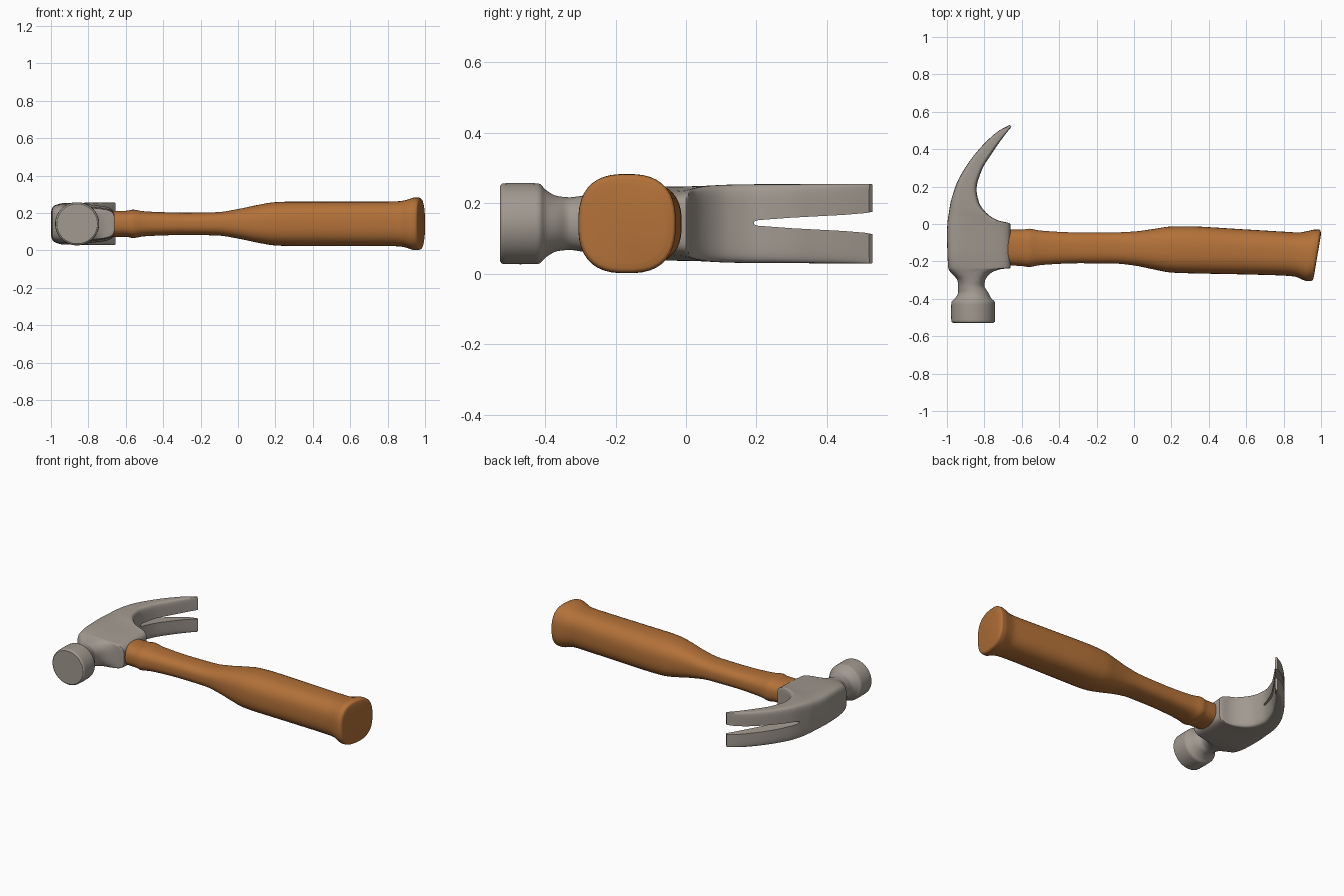
import bpy, bmesh, math

if "Cube" in bpy.data.objects:
    bpy.data.objects.remove(bpy.data.objects["Cube"])

ZC = 0.142  # mid-plane of the hammer
SIDES, STEPS = 40, 4


def material(name, rgb):
    m = bpy.data.materials.new(name)
    m.diffuse_color = (*rgb, 1)
    m.use_nodes = True
    m.node_tree.nodes["Principled BSDF"].inputs["Base Color"].default_value = m.diffuse_color
    return m


def smooth_stations(st):
    """Monotone cubic interpolation between stations."""
    def tangent(i, k):
        if i == 0 or i == len(st) - 1:
            j = max(i, 1)
            return st[j][k] - st[j - 1][k]
        a, b = st[i][k] - st[i - 1][k], st[i + 1][k] - st[i][k]
        return 2 * a * b / (a + b) if a * b > 0 else 0
    out = []
    for i in range(len(st) - 1):
        for s in range(STEPS):
            t = s / STEPS
            out.append([(2*t**3 - 3*t*t + 1) * st[i][k] + (t**3 - 2*t*t + t) * tangent(i, k)
                        + (3*t*t - 2*t**3) * st[i+1][k] + (t**3 - t*t) * tangent(i+1, k)
                        for k in range(7)])
    return out + [list(st[-1])]


def power(v, n):
    return math.copysign(abs(v) ** (2 / n), v)


def make_object(name, bm, mat):
    bmesh.ops.recalc_face_normals(bm, faces=bm.faces)
    me = bpy.data.meshes.new(name)
    bm.to_mesh(me)
    bm.free()
    ob = bpy.data.objects.new(name, me)
    bpy.context.collection.objects.link(ob)
    if mat:
        me.materials.append(mat)
    return ob


def loft(name, stations, mat):
    """Station: edge A x,y; edge B x,y; half height at A, at B; squareness."""
    bm = bmesh.new()
    rings = []
    for ax, ay, bx, by, ha, hb, n in smooth_stations(stations):
        ring = []
        for i in range(SIDES):
            a = 2 * math.pi * (i + 0.5) / SIDES
            f = (1 + power(math.cos(a), n)) / 2
            h = ha + (hb - ha) * f
            ring.append(bm.verts.new((ax + (bx - ax) * f, ay + (by - ay) * f,
                                      ZC + h * power(math.sin(a), n))))
        rings.append(ring)
    for r, q in zip(rings, rings[1:]):
        for i in range(SIDES):
            j = (i + 1) % SIDES
            bm.faces.new((r[i], r[j], q[j], q[i]))
    bm.faces.new(rings[0])
    bm.faces.new(rings[-1])
    return make_object(name, bm, mat)


def shade(ob, angle):
    bpy.ops.object.select_all(action='DESELECT')
    ob.select_set(True)
    bpy.context.view_layer.objects.active = ob
    bpy.ops.object.shade_smooth_by_angle(angle=math.radians(angle))


steel = material("warm grey steel", (0.36, 0.32, 0.28))
wood = material("brown wood", (0.45, 0.165, 0.04))

# Wooden handle: x, y low, y high, half height, lean of the butt end
grip = [(-0.72, -0.22, -0.03, 0.07, 0), (-0.60, -0.225, -0.03, 0.07, 0),
        (-0.56, -0.23, -0.025, 0.076, 0), (-0.50, -0.22, -0.035, 0.067, 0),
        (-0.30, -0.21, -0.045, 0.06, 0), (-0.12, -0.211, -0.045, 0.062, 0),
        (0.0, -0.222, -0.04, 0.079, 0), (0.10, -0.242, -0.027, 0.10, 0),
        (0.20, -0.26, -0.013, 0.116, 0), (0.30, -0.264, -0.012, 0.119, 0),
        (0.60, -0.27, -0.029, 0.119, 0), (0.80, -0.276, -0.041, 0.119, 0.004),
        (0.87, -0.282, -0.045, 0.122, 0.008), (0.915, -0.298, -0.037, 0.132, 0.014),
        (0.945, -0.306, -0.03, 0.141, 0.017), (0.965, -0.305, -0.029, 0.140, 0.02),
        (0.977, -0.298, -0.035, 0.132, 0.02), (0.981, -0.28, -0.055, 0.112, 0.019)]
handle = loft("handle", [(x - d, lo, x + d, hi, h, h, 2.6) for x, lo, hi, h, d in grip], wood)
shade(handle, 50)

# Steel head: round striking face and neck, then body and curved claw
head = [(-0.86 - r, y, -0.86 + r, y, r * 0.98, r * 0.98, 2) for y, r in
        ((-0.528, 0.109), (-0.52, 0.117), (-0.47, 0.118), (-0.42, 0.117),
         (-0.398, 0.098), (-0.365, 0.08))]
head += [(-0.94, -0.33, -0.80, -0.33, 0.075, 0.075, 2.1),
         (-0.945, -0.30, -0.795, -0.30, 0.08, 0.077, 2.4),
         (-0.968, -0.272, -0.765, -0.262, 0.09, 0.078, 3),
         (-0.985, -0.252, -0.71, -0.241, 0.096, 0.078, 4),
         (-0.993, -0.235, -0.66, -0.235, 0.10, 0.076, 5),
         (-0.998, -0.15, -0.66, -0.14, 0.11, 0.08, 6),
         (-1.0, -0.05, -0.66, -0.04, 0.111, 0.085, 6),
         (-0.997, 0.01, -0.66, 0.0, 0.111, 0.09, 6),
         (-0.990, 0.06, -0.73, 0.02, 0.110, 0.10, 6),
         (-0.982, 0.11, -0.79, 0.06, 0.110, 0.108, 6),
         (-0.968, 0.16, -0.83, 0.12, 0.111, 0.111, 6),
         (-0.945, 0.225, -0.842, 0.19, 0.112, 0.112, 6),
         (-0.89, 0.32, -0.815, 0.285, 0.112, 0.112, 6),
         (-0.81, 0.42, -0.755, 0.385, 0.113, 0.113, 6),
         (-0.725, 0.497, -0.695, 0.47, 0.113, 0.113, 7),
         (-0.665, 0.53, -0.655, 0.52, 0.113, 0.113, 8)]
hammer_head = loft("hammer_head", head, steel)

# Tapered nail slot cut through the claw
half = [(0.193, 0.004), (0.205, 0.008), (0.3, 0.015), (0.45, 0.023),
        (0.51, 0.028), (0.6, 0.045)]
outline = half + [(y, -z) for y, z in reversed(half)]
bm = bmesh.new()
ends = [[bm.verts.new((x, y, ZC + 0.002 + z)) for y, z in outline] for x in (-1.2, -0.4)]
for i in range(len(outline)):
    j = (i + 1) % len(outline)
    bm.faces.new((ends[0][i], ends[0][j], ends[1][j], ends[1][i]))
for e in ends:
    bm.faces.new(e)
cutter = make_object("slot_cutter", bm, steel)
cutter.hide_render = True
mod = hammer_head.modifiers.new("nail slot", 'BOOLEAN')
mod.operation, mod.solver, mod.object = 'DIFFERENCE', 'EXACT', cutter
bpy.context.view_layer.objects.active = hammer_head
bpy.ops.object.modifier_apply(modifier=mod.name)
bpy.data.objects.remove(cutter)
shade(hammer_head, 35)
